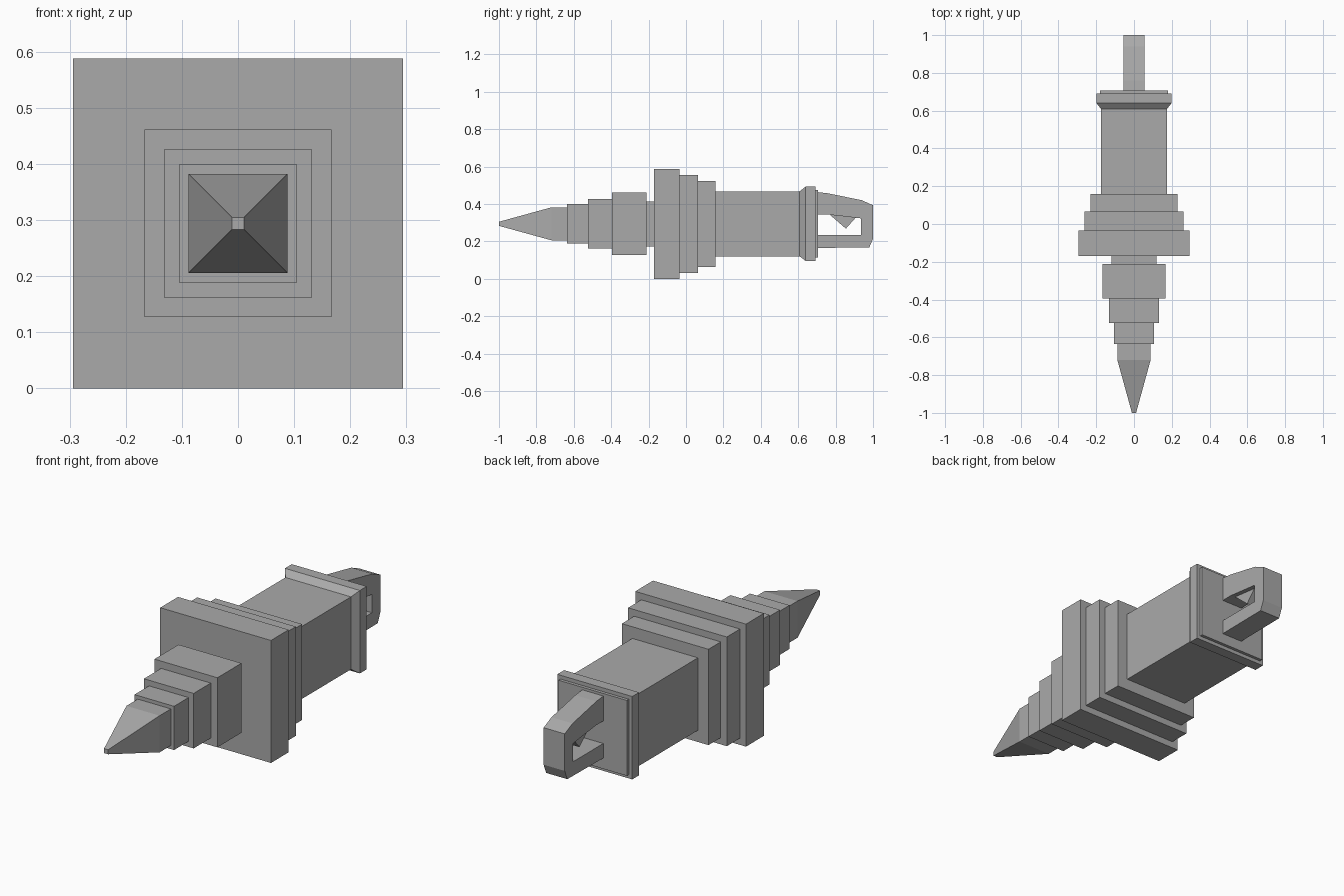
import bpy

if "Cube" in bpy.data.objects:
    bpy.data.objects.remove(bpy.data.objects["Cube"])

CZ = 0.294  # height of the long axis

gray = bpy.data.materials.new("neutral gray")
gray.diffuse_color = (0.40, 0.40, 0.40, 1)
gray.use_nodes = True
gray.node_tree.nodes["Principled BSDF"].inputs["Base Color"].default_value = gray.diffuse_color


def make(name, verts, faces):
    mesh = bpy.data.meshes.new(name)
    mesh.from_pydata(verts, [], faces)
    mesh.materials.append(gray)
    obj = bpy.data.objects.new(name, mesh)
    bpy.context.collection.objects.link(obj)
    return obj


def square_loft(name, rings):
    """Square sections along y, each given as (y, half width)."""
    verts, faces = [], []
    for y, h in rings:
        verts += [(sx * h, y, CZ + sz * h)
                  for sx, sz in ((-1, -1), (1, -1), (1, 1), (-1, 1))]
    for i in range(len(rings) - 1):
        for k in range(4):
            a, b = i * 4 + k, i * 4 + (k + 1) % 4
            faces.append((a, b, b + 4, a + 4))
    n = len(verts)
    faces.append((3, 2, 1, 0))
    faces.append((n - 4, n - 3, n - 2, n - 1))
    # ring order runs clockwise along +y, so flip for outward normals
    return make(name, verts, [f[::-1] for f in faces])


def side_prism(name, profile, half):
    """Extrude a counter-clockwise (y, z) outline across x."""
    n = len(profile)
    verts = [(x, y, z) for x in (-half, half) for y, z in profile]
    faces = [tuple(range(n))[::-1], tuple(range(n, 2 * n))]
    faces += [(i, (i + 1) % n, (i + 1) % n + n, i + n) for i in range(n)]
    return make(name, verts, faces)


# Pointed tip and stepped square blocks, front to back
for name, rings in {
    "pointed_tip": [(-1.0, 0.011), (-0.72, 0.088), (-0.63, 0.088)],
    "nose_step_small": [(-0.635, 0.105), (-0.525, 0.105)],
    "nose_step_medium": [(-0.525, 0.132), (-0.395, 0.132)],
    "nose_step_large": [(-0.395, 0.167), (-0.212, 0.167)],
    "neck": [(-0.212, 0.12), (-0.17, 0.12)],
    "main_flange": [(-0.17, 0.294), (-0.035, 0.294)],
    "middle_flange": [(-0.035, 0.262), (0.065, 0.262)],
    "rear_flange": [(0.065, 0.23), (0.158, 0.23)],
    "body": [(0.158, 0.174), (0.61, 0.174)],
    "collar": [(0.608, 0.174), (0.64, 0.199), (0.692, 0.199)],
    "end_plate": [(0.692, 0.181), (0.707, 0.181)],
}.items():
    square_loft(name, rings)

# Hanging loop: one C-shaped outline whose open side meets the end plate
side_prism("loop", [
    (0.705, 0.165), (0.98, 0.168), (1.0, 0.215), (1.0, 0.393),
    (0.94, 0.42), (0.76, 0.457), (0.705, 0.463), (0.705, 0.343),
    (0.765, 0.343), (0.936, 0.323), (0.936, 0.235), (0.705, 0.235)], 0.056)

# Small tooth inside the loop
side_prism("loop_tooth", [(0.855, 0.268), (0.91, 0.33), (0.765, 0.346)], 0.033)
